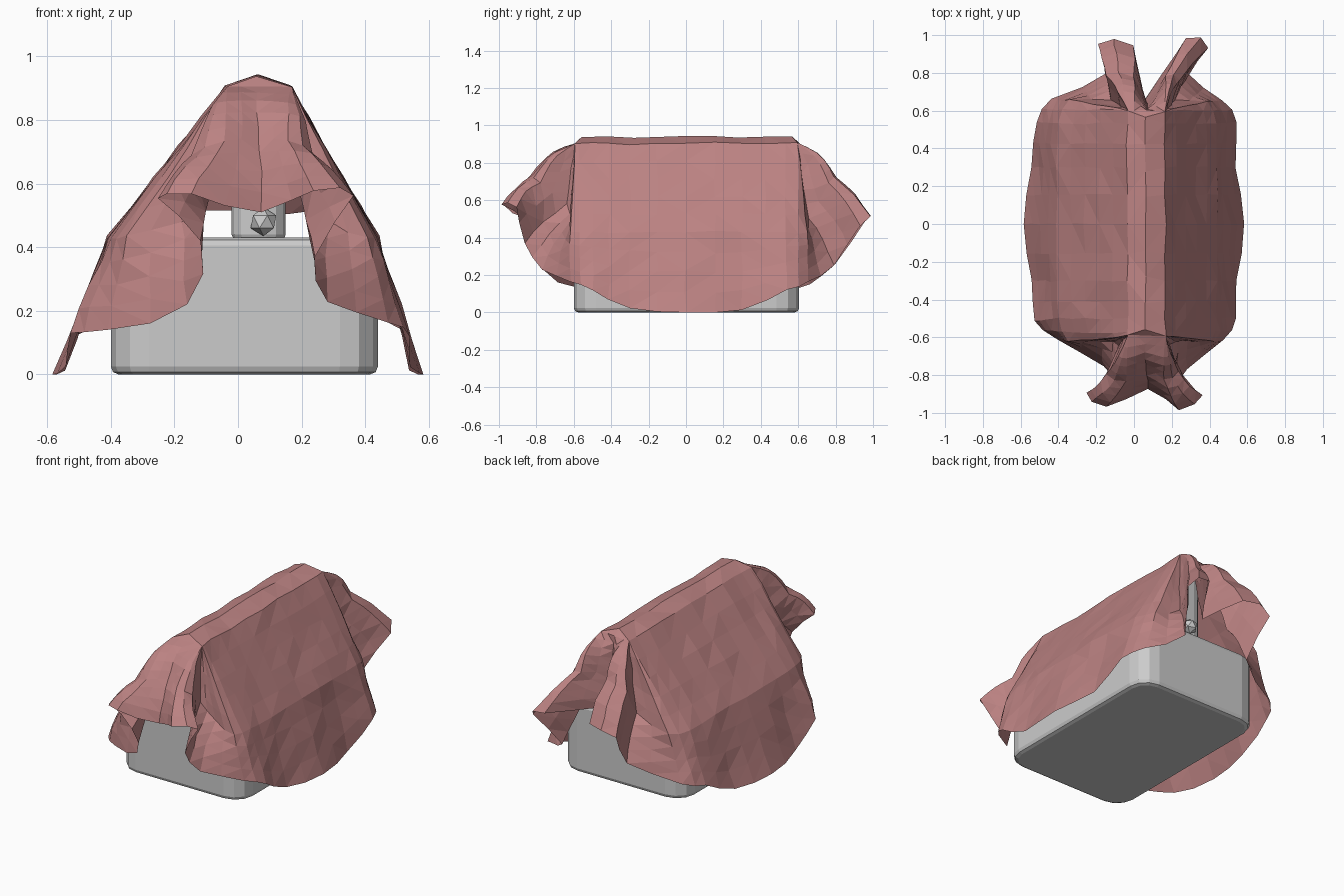
import bpy, bmesh, math
from mathutils import Vector, noise

if "Cube" in bpy.data.objects:
    bpy.data.objects.remove(bpy.data.objects["Cube"])


def new_object(name, bm):
    me = bpy.data.meshes.new(name)
    bm.to_mesh(me)
    bm.free()
    ob = bpy.data.objects.new(name, me)
    bpy.context.collection.objects.link(ob)
    return ob


def rounded_box(name, lo, hi, corner, rim, seg):
    bm = bmesh.new()
    bmesh.ops.create_cube(bm, size=1)
    for v in bm.verts:
        v.co = Vector([lo[i] if v.co[i] < 0 else hi[i] for i in range(3)])
    upright = [e for e in bm.edges if abs(e.verts[0].co.z - e.verts[1].co.z) > 0.01]
    bmesh.ops.bevel(bm, geom=upright, offset=corner, segments=seg, profile=0.5, affect='EDGES')
    rims = [e for e in bm.edges if abs(e.verts[0].co.z - e.verts[1].co.z) < 1e-5]
    bmesh.ops.bevel(bm, geom=rims, offset=rim, segments=2, profile=0.5, affect='EDGES')
    return new_object(name, bm)


# Hidden body: wide base, upright panel and small end knobs
rounded_box("base", (-0.40, -0.60, 0), (0.44, 0.605, 0.43), 0.12, 0.025, 3)
rounded_box("upright_panel", (-0.02, -0.57, 0.42), (0.15, 0.57, 0.90), 0.06, 0.02, 3)
for name, y in (("front_knob", -0.58), ("back_knob", 0.58)):
    bm = bmesh.new()
    bmesh.ops.create_icosphere(bm, subdivisions=1, radius=0.045)
    bmesh.ops.translate(bm, verts=bm.verts, vec=(0.08, y, 0.48))
    new_object(name, bm)

# Cloth: break line over the base edge, going round from front centre
mid = [(.06, -.77, .74), (.16, -.82, .73), (.24, -.78, .69), (.19, -.64, .58), (.28, -.62, .48),
       (.41, -.62, .43), (.435, -.50, .43), (.44, -.3, .43), (.44, 0, .43), (.44, .3, .43),
       (.435, .53, .43), (.38, .65, .43), (.22, .65, .50), (.24, .76, .69), (.17, .79, .72),
       (.07, .63, .70), (.00, .78, .73), (-.15, .79, .69), (-.12, .66, .50), (-.34, .66, .43),
       (-.40, .53, .43), (-.41, .3, .43), (-.41, 0, .43), (-.41, -.3, .43), (-.40, -.50, .43),
       (-.35, -.62, .43), (-.18, -.62, .48), (-.08, -.64, .58), (-.15, -.80, .69), (-.04, -.83, .73)]
# Cloth hem, same columns
hem = [(.08, -.88, .51), (.24, -.985, .58), (.36, -.91, .57), (.24, -.86, .37), (.28, -.77, .23),
       (.47, -.62, .17), (.54, -.50, .12), (.54, -.3, .02), (.585, 0, 0), (.54, .3, .01),
       (.54, .54, .12), (.47, .65, .16), (.29, .79, .25), (.39, .93, .47), (.27, .98, .52),
       (.06, .66, .50), (.00, .95, .52), (-.19, .95, .48), (-.15, .80, .26), (-.43, .66, .15),
       (-.51, .54, .12), (-.54, .3, .01), (-.585, 0, 0), (-.54, -.3, .02), (-.53, -.51, .13),
       (-.41, -.61, .14), (-.16, -.76, .22), (-.12, -.86, .42), (-.25, -.90, .55), (-.15, -.97, .56)]


def clamp(v, a, b):
    return max(a, min(b, v))


def densify(pts):
    """Closed Catmull-Rom midpoints, so folds are rounded."""
    p = [Vector(q) for q in pts]
    out, n = [], len(p)
    for i in range(n):
        a, b, c, d = p[i - 1], p[i], p[(i + 1) % n], p[(i + 2) % n]
        out += [b, (b + c) * 0.5625 - (a + d) * 0.0625]
    return out


mid, hem = densify(mid), densify(hem)
apex = [Vector((.06, clamp(round(p.y / .14) * .14, -.56, .56), .938)) for p in mid]
ridge = [Vector((clamp(p.x, -.035, .165), clamp(p.y, -.59, .60), .905)) for p in mid]

rows = [apex]
for a, b, n, puff in ((apex, ridge, 1, 0), (ridge, mid, 5, 1), (mid, hem, 4, .5)):
    for k in range(1, n + 1):
        row = []
        for p, q in zip(a, b):
            v = p.lerp(q, k / n)
            # End lobes billow outward
            lobe = clamp((abs(q.y) - .66) / .12, 0, 1) * puff * math.sin(math.pi * k / n)
            v += Vector((0, math.copysign(.022, q.y), .022)) * lobe
            row.append(v)
        rows.append(row)

bm = bmesh.new()
grid = [[bm.verts.new(p) for p in r] for r in rows]
n = len(mid)
for r in range(len(rows) - 1):
    for c in range(n):
        d = (c + 1) % n
        bm.faces.new((grid[r][c], grid[r + 1][c], grid[r + 1][d], grid[r][d]))
bmesh.ops.remove_doubles(bm, verts=bm.verts, dist=0.004)
# Crumple slightly
for v in bm.verts:
    v.co += noise.noise_vector(v.co * 8) * 0.012
    v.co.z = max(v.co.z, 0)
bmesh.ops.triangulate(bm, faces=bm.faces)
bmesh.ops.recalc_face_normals(bm, faces=bm.faces)
cloth = new_object("draped_cloth", bm)
mat = bpy.data.materials.new("dusty_pink")
mat.diffuse_color = (0.50, 0.225, 0.225, 1)
mat.use_nodes = True
mat.node_tree.nodes["Principled BSDF"].inputs["Base Color"].default_value = mat.diffuse_color
cloth.data.materials.append(mat)
